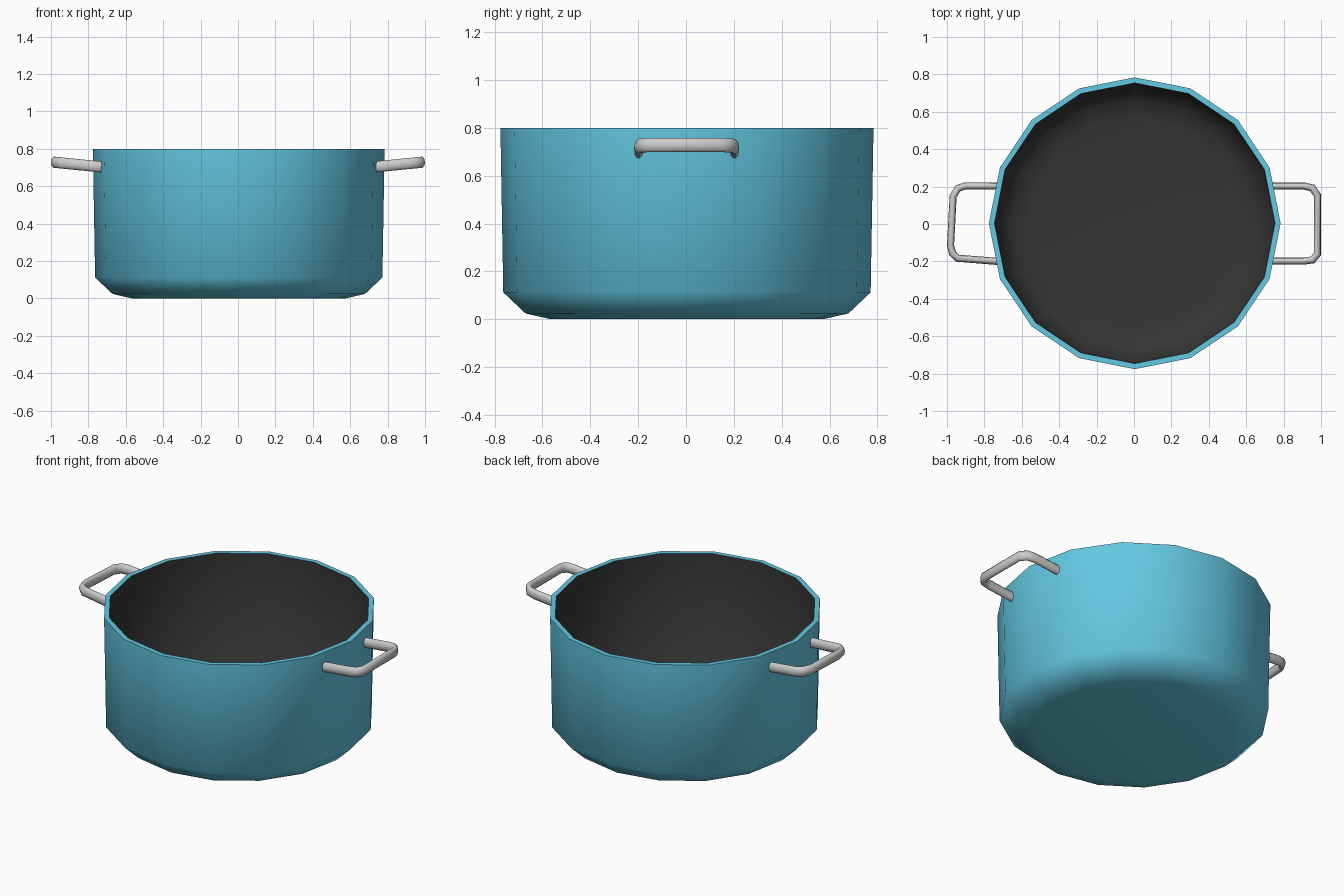
import bpy, bmesh, math
from mathutils import Vector

if "Cube" in bpy.data.objects:
    bpy.data.objects.remove(bpy.data.objects["Cube"])

SIDES = 16


def material(name, color):
    m = bpy.data.materials.new(name)
    m.diffuse_color = (*color, 1)
    m.use_nodes = True
    m.node_tree.nodes["Principled BSDF"].inputs["Base Color"].default_value = m.diffuse_color
    return m


def finish(bm, name, mats=(), angle=40):
    bmesh.ops.recalc_face_normals(bm, faces=bm.faces)
    mesh = bpy.data.meshes.new(name)
    bm.to_mesh(mesh)
    bm.free()
    obj = bpy.data.objects.new(name, mesh)
    bpy.context.collection.objects.link(obj)
    for m in mats:
        mesh.materials.append(m)
    bpy.ops.object.select_all(action='DESELECT')
    obj.select_set(True)
    bpy.context.view_layer.objects.active = obj
    bpy.ops.object.shade_smooth_by_angle(angle=math.radians(angle))
    return obj


def loft(bm, rings, mat_of=lambda i: 0):
    """Bridge equal-sized rings of points and cap both ends."""
    rows = [[bm.verts.new(p) for p in ring] for ring in rings]
    n = len(rows[0])
    for i, (a, b) in enumerate(zip(rows, rows[1:])):
        for j in range(n):
            k = (j + 1) % n
            bm.faces.new((a[j], a[k], b[k], b[j])).material_index = mat_of(i)
    bm.faces.new(rows[0]).material_index = mat_of(0)
    bm.faces.new(rows[-1]).material_index = mat_of(len(rows) - 2)


# Pot body: outer wall up to the rim, then the dark inner wall down to the floor
cx = 0.004
profile = [(0.57, 0), (0.675, 0.024), (0.768, 0.112), (0.78, 0.80),
           (0.75, 0.80), (0.74, 0.122), (0.655, 0.048), (0.56, 0.028)]
rings = [[(cx + r * math.cos(a), cx + r * math.sin(a), z)
          for a in (2 * math.pi * i / SIDES for i in range(SIDES))]
         for r, z in profile]
bm = bmesh.new()
loft(bm, rings, lambda i: 1 if i >= 4 else 0)
finish(bm, "pot_body", [material("blue_enamel", (0.125, 0.58, 0.76)),
                        material("dark_lining", (0.035, 0.035, 0.035))], 50)


# Handles: flattened bar swept along a rounded U, rising slightly outwards
def handle(name, path, half_width=0.019, half_height=0.031, sides=10):
    pts = [Vector((x, y, 0.728 + 0.1 * (abs(x) - 0.98))) for x, y in path]
    rings = []
    for i, p in enumerate(pts):
        d0 = (p - pts[max(i - 1, 0)]).normalized()
        d1 = (pts[min(i + 1, len(pts) - 1)] - p).normalized()
        t = (d0 + d1).normalized()
        miter = 1 / max(t.dot(d1 if d1.length else d0), 0.5)
        side = t.cross(Vector((0, 0, 1))).normalized()
        up = side.cross(t)
        rings.append([p + side * half_width * miter * math.cos(a) + up * half_height * math.sin(a)
                      for a in (2 * math.pi * k / sides for k in range(sides))])
    bm = bmesh.new()
    loft(bm, rings)
    finish(bm, name, angle=60)


handle("right_handle", [(0.735, 0.203), (0.91, 0.203), (0.953, 0.193), (0.981, 0.153),
                        (0.981, -0.16), (0.955, -0.192), (0.91, -0.198), (0.735, -0.198)])
handle("left_handle", [(-0.73, 0.203), (-0.905, 0.203), (-0.942, 0.19), (-0.967, 0.148),
                       (-0.981, -0.115), (-0.97, -0.158), (-0.943, -0.183), (-0.73, -0.2)])
